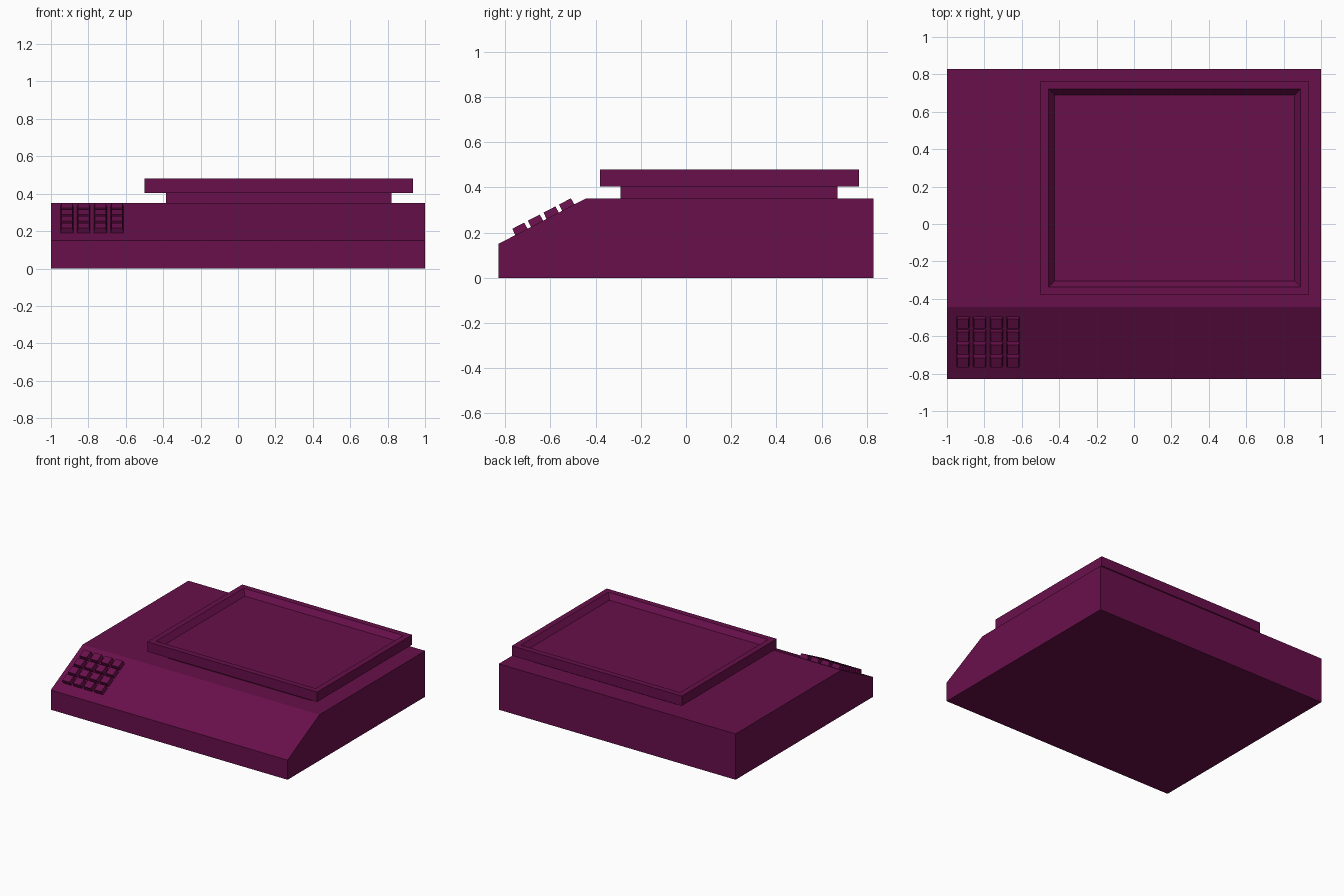
import bpy, bmesh, math
from mathutils import Matrix

if "Cube" in bpy.data.objects:
    bpy.data.objects.remove(bpy.data.objects["Cube"])

plum = bpy.data.materials.new("plum")
plum.diffuse_color = (0.14, 0.005, 0.07, 1)
plum.use_nodes = True
plum.node_tree.nodes["Principled BSDF"].inputs["Base Color"].default_value = plum.diffuse_color


def finish(bm, name):
    bmesh.ops.recalc_face_normals(bm, faces=bm.faces[:])
    mesh = bpy.data.meshes.new(name)
    bm.to_mesh(mesh)
    bm.free()
    ob = bpy.data.objects.new(name, mesh)
    mesh.materials.append(plum)
    bpy.context.collection.objects.link(ob)
    return ob


def box(x0, x1, y0, y1, z0, z1):
    bm = bmesh.new()
    bmesh.ops.create_cube(bm, size=1)
    for v in bm.verts:
        v.co.x = x0 if v.co.x < 0 else x1
        v.co.y = y0 if v.co.y < 0 else y1
        v.co.z = z0 if v.co.z < 0 else z1
    return bm


def top_face(bm):
    bm.normal_update()
    return max(bm.faces, key=lambda f: f.calc_center_median().z)


# Body: side profile with sloped front, extruded across x
profile = [(-0.83, 0), (0.83, 0), (0.83, 0.35), (-0.445, 0.35), (-0.83, 0.15)]
bm = bmesh.new()
side = bm.faces.new([bm.verts.new((-1, y, z)) for y, z in profile])
ext = bmesh.ops.extrude_face_region(bm, geom=[side], use_keep_orig=True)
for g in ext["geom"]:
    if isinstance(g, bmesh.types.BMVert):
        g.co.x = 1
finish(bm, "body")

# Pedestal under the weighing tray
finish(box(-0.385, 0.82, -0.29, 0.67, 0.34, 0.415), "tray_pedestal")

# Tray with a flat rim and bevelled recess
bm = box(-0.5, 0.935, -0.38, 0.765, 0.405, 0.48)
face = top_face(bm)
bmesh.ops.inset_region(bm, faces=[face], thickness=0.062)
bmesh.ops.inset_region(bm, faces=[face], thickness=0.045)
for v in face.verts:
    v.co.z -= 0.04
finish(bm, "tray")

# Keypad: 4 x 4 slightly tapered keys standing square to the slope
slope = math.atan2(0.20, 0.385)
for row in range(4):
    for col in range(4):
        bm = box(-0.037, 0.037, -0.031, 0.031, -0.01, 0.031)
        for v in top_face(bm).verts:
            v.co.x *= 0.8
            v.co.y *= 0.95
        y = -0.728 + 0.069 * row
        z = 0.15 + (y + 0.83) * math.tan(slope)
        ob = finish(bm, f"key_{row + 1}_{col + 1}")
        ob.matrix_world = (Matrix.Translation((-0.915 + 0.0895 * col, y, z))
                           @ Matrix.Rotation(slope, 4, "X"))
